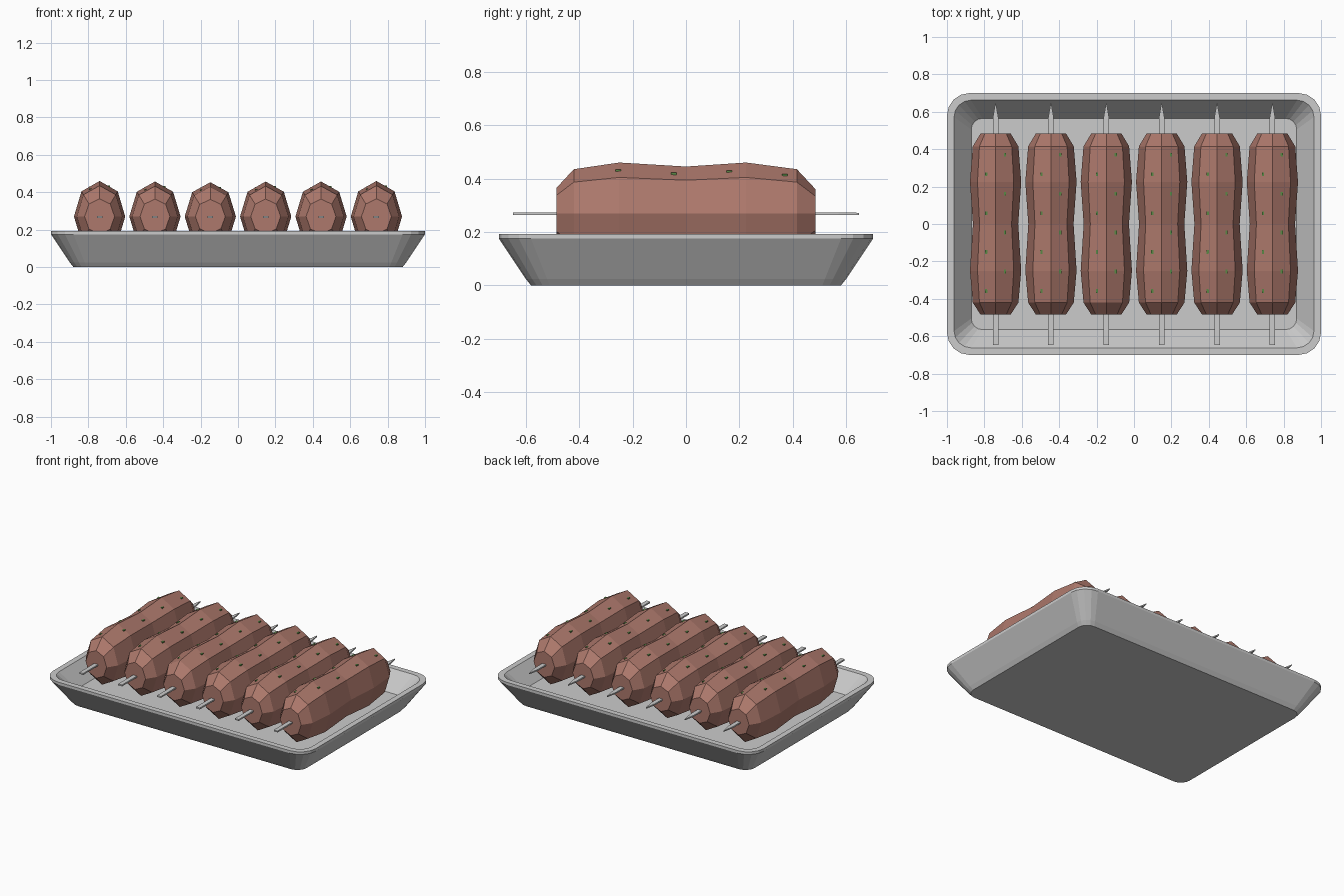
import bpy, bmesh, math

if "Cube" in bpy.data.objects:
    bpy.data.objects.remove(bpy.data.objects["Cube"])

def material(name, color):
    m = bpy.data.materials.new(name)
    m.diffuse_color = (*color, 1)
    m.use_nodes = True
    m.node_tree.nodes["Principled BSDF"].inputs["Base Color"].default_value = m.diffuse_color
    return m

def loft(name, rings, mat=None):
    """Skin a list of equal-length point rings and cap both ends."""
    bm = bmesh.new()
    loops = [[bm.verts.new(p) for p in ring] for ring in rings]
    for a, b in zip(loops, loops[1:]):
        n = len(a)
        for i in range(n):
            j = (i + 1) % n
            bm.faces.new((a[i], a[j], b[j], b[i]))
    bm.faces.new(loops[0][::-1])
    bm.faces.new(loops[-1])
    bmesh.ops.recalc_face_normals(bm, faces=bm.faces)
    me = bpy.data.meshes.new(name)
    bm.to_mesh(me)
    bm.free()
    ob = bpy.data.objects.new(name, me)
    bpy.context.collection.objects.link(ob)
    if mat:
        me.materials.append(mat)
    return ob

def rounded_rect(hx, hy, r, z, seg=4):
    pts = []
    for k, (sx, sy) in enumerate([(1, 1), (-1, 1), (-1, -1), (1, -1)]):
        for i in range(seg + 1):
            a = math.pi / 2 * (k + i / seg)
            pts.append((sx * (hx - r) + r * math.cos(a), sy * (hy - r) + r * math.sin(a), z))
    return pts

meat = material("meat", (0.42, 0.19, 0.15))
herb = material("herb", (0.10, 0.25, 0.06))

# Tray: outer wall, rim, inner wall, floor
FLOOR = 0.075
loft("tray", [rounded_rect(*p) for p in [
    (0.88, 0.58, 0.07, 0), (0.90, 0.60, 0.08, 0.025), (1, 0.70, 0.12, 0.175),
    (1, 0.70, 0.12, 0.193), (0.962, 0.662, 0.09, 0.193), (0.87, 0.565, 0.06, FLOOR)]])

# Meat profile along y: (y, half width, half height)
PROFILE = [(-0.485, 0.08, 0.095), (-0.42, 0.122, 0.165), (-0.25, 0.137, 0.19), (0, 0.121, 0.175),
           (0.225, 0.137, 0.19), (0.415, 0.122, 0.165), (0.485, 0.08, 0.09)]
CZ = 0.27

def section(y):
    for a, b in zip(PROFILE, PROFILE[1:]):
        if a[0] <= y <= b[0]:
            t = (y - a[0]) / (b[0] - a[0])
            return a[1] + t * (b[1] - a[1]), a[2] + t * (b[2] - a[2])

def box_ring(x, y, z, w, h):
    return [(x - w, y, z - h), (x + w, y, z - h), (x + w, y, z + h), (x - w, y, z + h)]

HEIGHTS = [1.0, 0.985, 0.965, 0.985, 0.985, 1.0]
for k, s in enumerate(HEIGHTS):
    x = -0.74 + 0.296 * k
    # Eight-sided meat body resting on the floor
    rings = []
    for y, w, h in PROFILE:
        rings.append([(x + w * math.sin(i * math.pi / 4),
                       y, max(FLOOR + 0.005, CZ + s * h * math.cos(i * math.pi / 4)))
                      for i in range(8)])
    loft(f"meat_{k + 1}", rings, meat)

    # Flat skewer with pointed back end
    loft(f"skewer_{k + 1}", [box_ring(x, -0.647, CZ - 0.002, 0.0145, 0.005),
                             box_ring(x, 0.57, CZ - 0.002, 0.0145, 0.005),
                             box_ring(x, 0.647, CZ - 0.002, 0.001, 0.004)])

    # Herb flecks in two staggered rows
    for j in range(8):
        side = 1 if j % 2 == 0 else -1
        y = 0.37 - 0.104 * j
        w, h = section(y)
        dx = 0.05 * side
        z = CZ + s * h * (1 - 0.293 * 0.05 / (0.707 * w))
        loft(f"herb_{k + 1}_{j + 1}", [box_ring(x + dx, y - 0.01, z, 0.006, 0.004),
                                      box_ring(x + dx, y + 0.01, z, 0.006, 0.004)], herb)
